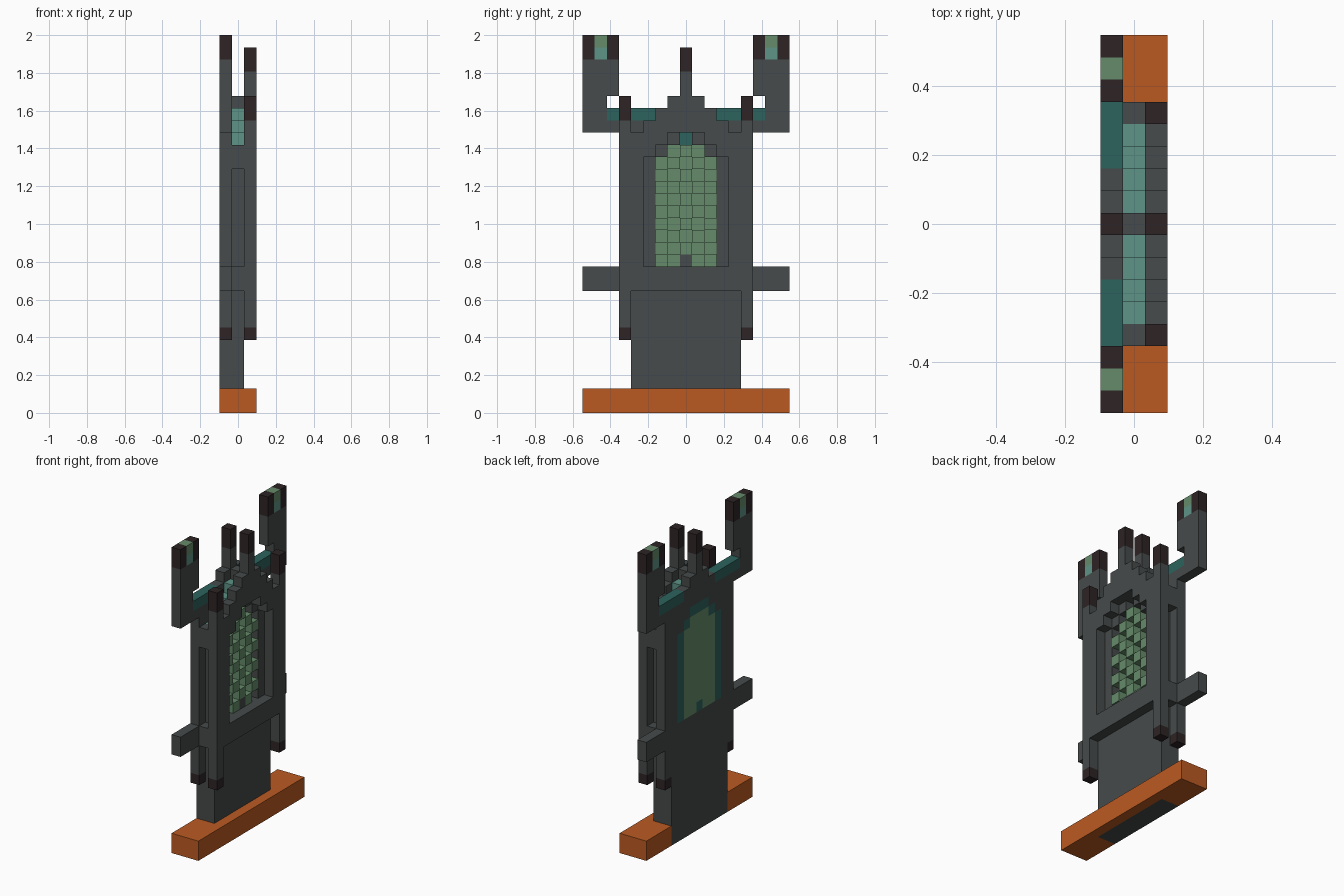
import bpy
import bmesh
from mathutils import Matrix, Vector

cube = bpy.data.objects.get("Cube")
if cube:
    bpy.data.objects.remove(cube, do_unlink=True)

U = 2 / 31            # size of one block
BACK, MID, FACE = -1, 0, 1   # the three layers along x


def material(name, rgb):
    m = bpy.data.materials.new(name)
    m.use_nodes = True
    m.diffuse_color = (*rgb, 1)
    m.node_tree.nodes["Principled BSDF"].inputs["Base Color"].default_value = (*rgb, 1)
    return m


GREY = material("slate_grey", (0.061, 0.069, 0.069))
ORANGE = material("orange", (0.497, 0.102, 0.016))
DARK = material("dark_brown", (0.026, 0.017, 0.018))
GREEN = material("leaf_green", (0.130, 0.258, 0.144))
PALE = material("pale_teal", (0.109, 0.292, 0.238))
TEAL = material("deep_teal", (0.026, 0.125, 0.109))


def part(name, mat, boxes):
    """Boxes are (layers, columns, rows), inclusive; off-centre ones are mirrored in y."""
    bm = bmesh.new()
    for layers, cols, rows in boxes:
        spans = [cols]
        if cols[0] > 0:
            spans.append((-cols[1], -cols[0]))
        for c in spans:
            lo = Vector((layers[0] - 0.5, c[0] - 0.5, rows[0])) * U
            hi = Vector((layers[1] + 0.5, c[1] + 0.5, rows[1] + 1)) * U
            size = hi - lo
            bmesh.ops.create_cube(bm, size=1, matrix=Matrix.Translation((lo + hi) / 2)
                                  @ Matrix.Diagonal((*size, 1)))
    mesh = bpy.data.meshes.new(name)
    bm.to_mesh(mesh)
    bm.free()
    mesh.materials.append(mat)
    obj = bpy.data.objects.new(name, mesh)
    bpy.context.collection.objects.link(obj)
    return obj


back, mid, face = (BACK, BACK), (MID, MID), (FACE, FACE)
rear = (BACK, MID)

# Foot and the stem that passes through it
part("foot", ORANGE, [(face, (-8, 8), (0, 1)), (rear, (5, 8), (0, 1))])
part("stem", GREY, [(rear, (-4, 4), (0, 9))])

# Outer sheets: sill, sides and stepped arch around the window opening
for name, layer, side_top in (("back_frame", back, 23), ("face_frame", face, 22)):
    boxes = [(layer, (-4, 4), (10, 11)), (layer, (4, 4), (12, side_top)),
             (layer, (0, 0), (23, 27)), (layer, (5, 5), (7, 23))]
    boxes += [(layer, (c, c), (24 - c, 26 - c)) for c in (1, 2, 3)]
    part(name, GREY, boxes)

# Middle core with hollow side slots and a pale stepped cap
part("core", GREY, [
    (mid, (-5, 5), (10, 11)), (mid, (5, 5), (20, 21)), (mid, (4, 4), (12, 20)),
    (mid, (3, 3), (12, 21)), (mid, (2, 2), (21, 22)), (mid, (1, 1), (22, 23)),
    (mid, (0, 0), (23, 25)), (mid, (0, 0), (12, 12))])
part("core_cap", PALE, [(mid, (c, c), (25 - c, 25 - c)) for c in (1, 2, 3, 4)])

# Window: teal border, green pane and a checkered lattice
part("window_border", TEAL, [
    (back, (3, 3), (12, 20)), (back, (2, 2), (21, 21)),
    (back, (-1, 1), (22, 22)), (back, (0, 0), (12, 12))])
part("window_pane", GREEN, [
    (back, (2, 2), (12, 20)), (back, (1, 1), (12, 21)), (back, (0, 0), (13, 21))])
part("window_lattice", GREEN, [
    (mid, (c, c), (r, r)) for c in range(3) for r in range(12, 22)
    if (c + r) % 2 and not (c == 2 and r == 21)])

# Side arms, corner towers and the teal ledges joining them
part("side_arms", GREY, [(back, (6, 8), (10, 11))])
part("towers", GREY, [
    (back, (6, 8), (23, 23)), (back, (7, 8), (24, 25)), (back, (6, 8), (26, 28))])
part("ledges", TEAL, [(back, (3, 6), (24, 24))])

# Tips and tower jewels
part("tips", DARK, [
    (back, (6, 6), (29, 30)), (back, (8, 8), (29, 30)),
    (back, (0, 0), (28, 29)), (face, (0, 0), (28, 29)),
    (face, (5, 5), (24, 25)), (face, (5, 5), (6, 6)), (back, (5, 5), (6, 6))])
part("tower_jewel_lower", PALE, [(back, (7, 7), (29, 29))])
part("tower_jewel_upper", GREEN, [(back, (7, 7), (30, 30))])
